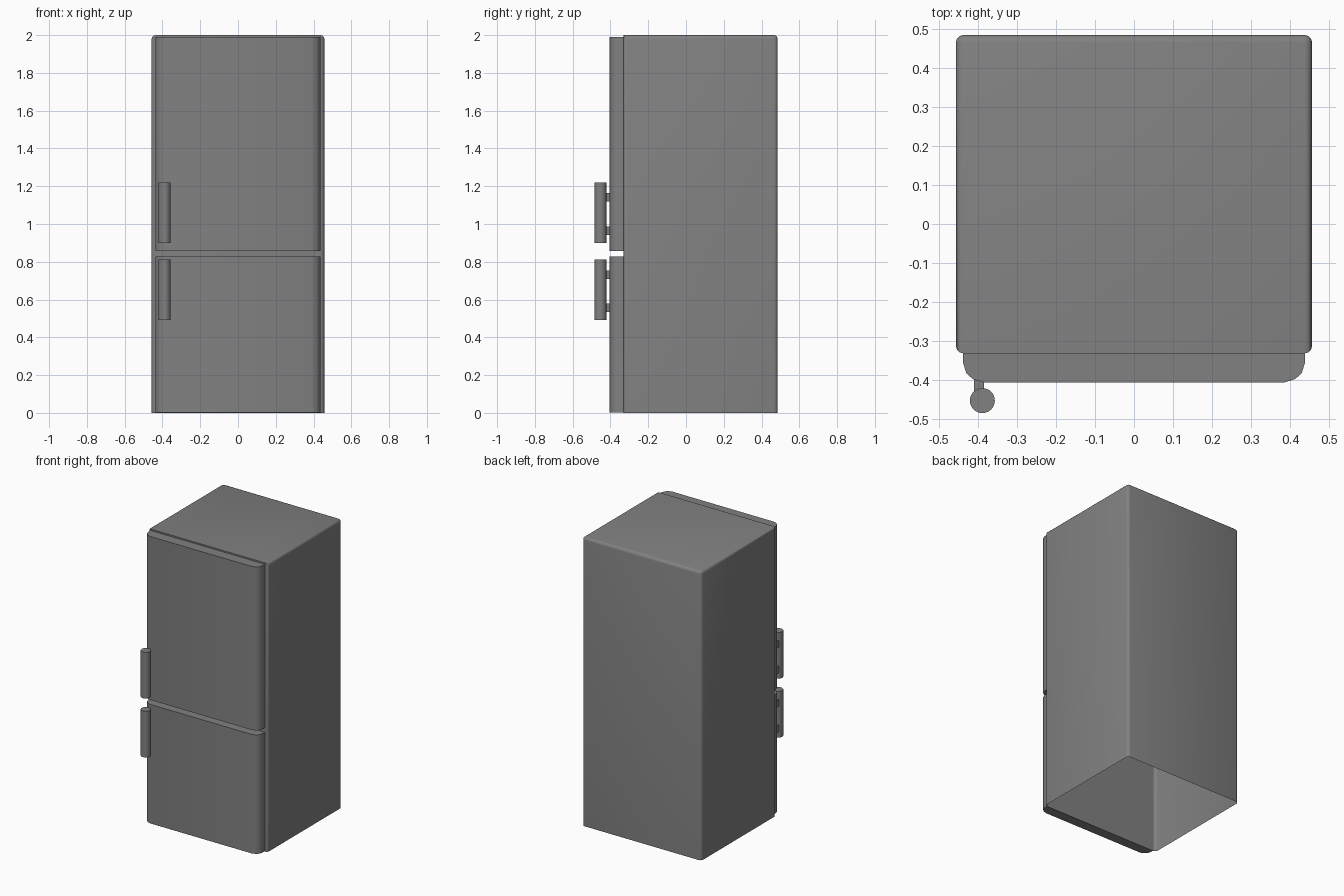
import bpy, bmesh, math
from mathutils import Matrix, Vector

if "Cube" in bpy.data.objects:
    bpy.data.objects.remove(bpy.data.objects["Cube"])

grey = bpy.data.materials.new("grey enamel")
grey.diffuse_color = (0.22, 0.22, 0.22, 1)
grey.use_nodes = True
grey.node_tree.nodes["Principled BSDF"].inputs["Base Color"].default_value = grey.diffuse_color


def finish(bm, name, angle=35):
    bmesh.ops.recalc_face_normals(bm, faces=bm.faces[:])
    mesh = bpy.data.meshes.new(name)
    bm.to_mesh(mesh)
    bm.free()
    mesh.materials.append(grey)
    for p in mesh.polygons:
        p.use_smooth = True
    mesh.set_sharp_from_angle(angle=math.radians(angle))
    obj = bpy.data.objects.new(name, mesh)
    bpy.context.collection.objects.link(obj)
    return obj


def box(bm, lo, hi):
    lo, hi = Vector(lo), Vector(hi)
    m = Matrix.Translation((lo + hi) / 2) @ Matrix.Diagonal((*(hi - lo), 1))
    return bmesh.ops.create_cube(bm, size=1, matrix=m)


# Cabinet: open underneath, rounded uprights and top edges (front top edge stays crisp)
bm = bmesh.new()
box(bm, (-0.457, -0.332, 0), (0.457, 0.485, 2))
bmesh.ops.delete(bm, geom=[f for f in bm.faces if f.calc_center_median().z < 0.01],
                 context='FACES_ONLY')


def rounded(e):
    c = (e.verts[0].co + e.verts[1].co) / 2
    upright = 0.5 < c.z < 1.5
    top = c.z > 1.9 and c.y > -0.3
    return upright or top


bmesh.ops.bevel(bm, geom=[e for e in bm.edges if rounded(e)], offset=0.02,
                segments=3, profile=0.5, affect='EDGES')
finish(bm, "cabinet")

# Doors: rounded-front profile extruded upwards
half = [(0.438, -0.332), (0.438, -0.358), (0.43, -0.383), (0.413, -0.398), (0.387, -0.406)]
outline = half + [(-x, y) for x, y in reversed(half)]


def door(name, z0, z1):
    bm = bmesh.new()
    face = bm.faces.new([bm.verts.new((x, y, z0)) for x, y in outline])
    ext = bmesh.ops.extrude_face_region(bm, geom=[face], use_keep_orig=True)
    for v in ext["geom"]:
        if isinstance(v, bmesh.types.BMVert):
            v.co.z = z1
    finish(bm, name, 40)


# Handles: upright bar with two short brackets
def handle(name, z0):
    bm = bmesh.new()
    bmesh.ops.create_cone(bm, cap_ends=True, segments=32, radius1=0.032, radius2=0.032,
                          depth=0.32, matrix=Matrix.Translation((-0.389, -0.453, z0 + 0.16)))
    finish(bm, name + "_bar")
    bm = bmesh.new()
    for dz in (0.042, 0.218):
        box(bm, (-0.411, -0.44, z0 + dz), (-0.385, -0.395, z0 + dz + 0.045))
    finish(bm, name + "_brackets")


door("lower_door", 0.003, 0.827)
door("upper_door", 0.858, 1.99)
handle("lower_handle", 0.492)
handle("upper_handle", 0.90)
